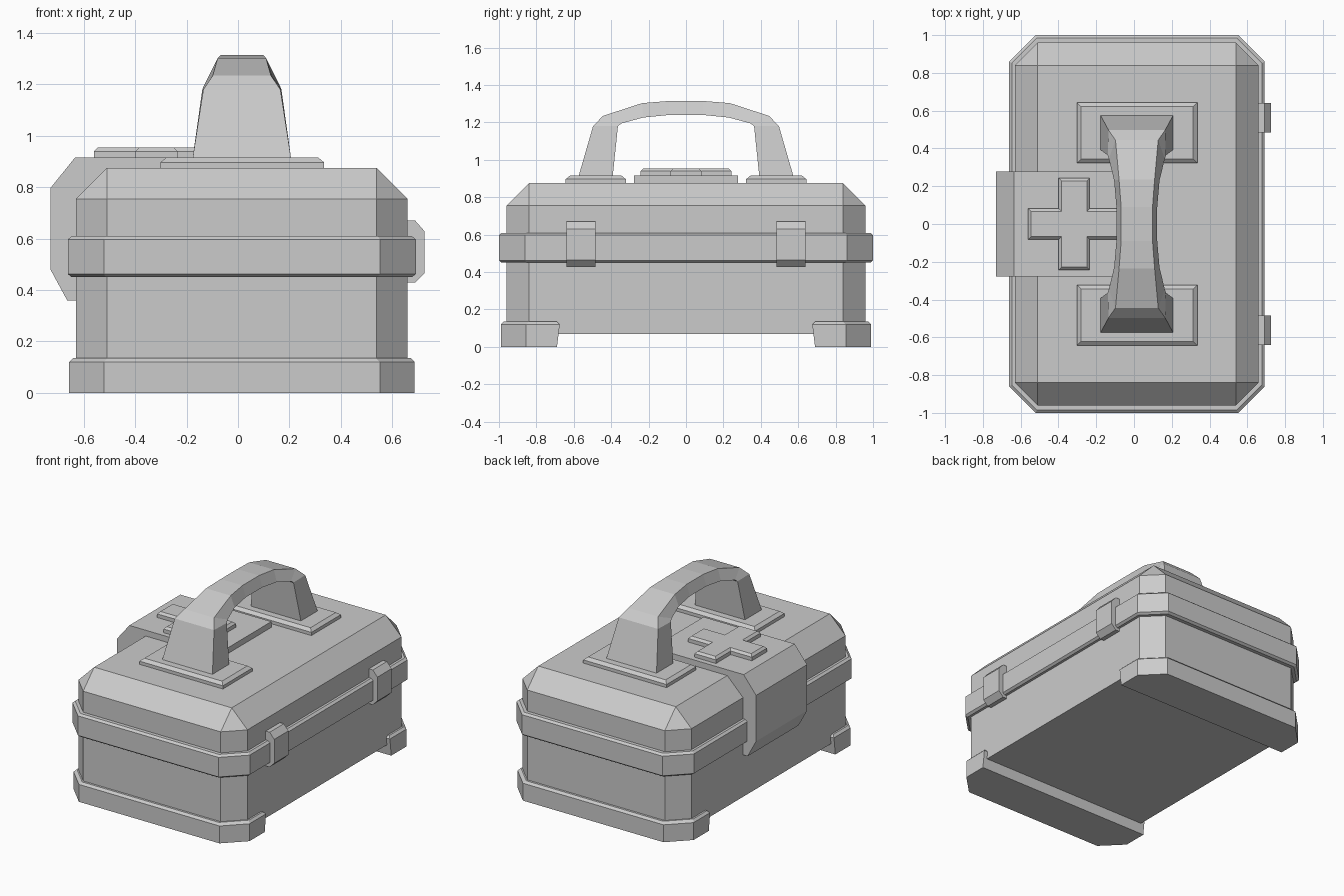
import bpy, bmesh

if "Cube" in bpy.data.objects:
    bpy.data.objects.remove(bpy.data.objects["Cube"])

CX = 0.015  # centre of the case in x


def loft(name, rings, mirror=False):
    """Skin a stack of equal-length vertex rings, cap both ends."""
    bm = bmesh.new()
    vs = [[bm.verts.new(p) for p in r] for r in rings]
    n = len(rings[0])
    for a, b in zip(vs, vs[1:]):
        for i in range(n):
            j = (i + 1) % n
            bm.faces.new((a[i], a[j], b[j], b[i]))
    bm.faces.new(vs[0][::-1])
    bm.faces.new(vs[-1])
    bmesh.ops.remove_doubles(bm, verts=bm.verts, dist=1e-4)
    bmesh.ops.recalc_face_normals(bm, faces=bm.faces)
    me = bpy.data.meshes.new(name)
    bm.to_mesh(me)
    bm.free()
    ob = bpy.data.objects.new(name, me)
    bpy.context.collection.objects.link(ob)
    if mirror:
        m = ob.modifiers.new("mirror", 'MIRROR')
        m.use_axis = (False, True, False)
        m.use_mirror_merge = False
    return ob


def octagon(hx, hy, c, z):
    """Rectangle with cut corners."""
    q = [(hx, hy - c), (hx - c, hy)]
    pts = q + [(-x, y) for x, y in q[::-1]]
    pts += [(-x, -y) for x, y in pts]
    return [(CX + x, y, z) for x, y in pts]


def rect(x0, x1, y0, y1, z, inset=0):
    x0, x1, y0, y1 = x0 + inset, x1 - inset, y0 + inset, y1 - inset
    return [(x0, y0, z), (x1, y0, z), (x1, y1, z), (x0, y1, z)]


def extrude_y(name, profile, y0, y1, mirror=False):
    return loft(name, [[(x, y, z) for x, z in profile] for y in (y0, y1)], mirror)


# Case body with sloped lid top
loft("case_body", [octagon(.645, .96, .12, .07), octagon(.645, .96, .12, .755),
                   octagon(.525, .84, 0, .875)])

# Raised band around the lid seam
loft("seam_band", [octagon(.662, .985, .133, .45), octagon(.677, 1, .14, .462),
                   octagon(.677, 1, .14, .597), octagon(.662, .985, .133, .61)])


# Full-width feet under both ends
def foot_ring(z, inset, y_in):
    h, y, c = .672 - inset, .99 - inset, .135
    return [(CX + a, b, z) for a, b in
            [(-h, -y_in), (-h, -y + c), (-h + c, -y), (h - c, -y), (h, -y + c), (h, -y_in)]]


loft("foot", [foot_ring(0, 0, .69), foot_ring(.12, 0, .675), foot_ring(.135, .015, .69)], True)

# Hinges on the right side
extrude_y("hinge", [(.64, .43), (.69, .43), (.725, .465), (.725, .63), (.69, .67), (.64, .67)],
          -.64, -.485, True)

# Broad clasp strap folded over the left side and lid
extrude_y("clasp_strap", [(.06, .86), (.06, .915), (-.635, .915), (-.73, .797), (-.73, .48),
                          (-.665, .36), (-.62, .36), (-.62, .755), (-.5, .86)], -.278, .278)


# Raised cross on the strap
def cross_ring(z, inset):
    a, w = .243 - inset, .082 - inset
    q = [(a, -w), (a, w), (w, w)]
    pts = []
    for _ in range(4):
        pts += q
        q = [(-y, x) for x, y in q]
    return [(-.317 + x, y, z) for x, y in pts]


loft("cross", [cross_ring(.91, 0), cross_ring(.94, 0), cross_ring(.955, .015)])

# Handle mounting pads
pad = (-.302, .335, -.643, -.322)
loft("handle_pad", [rect(*pad, .87), rect(*pad, .897), rect(*pad, .915, .022)], True)

# Handle: outer (y, z, half width) and inner (y, z, half width) of each section
half = [((.575, .91, .192), (.392, .91, .192)),
        ((.497, 1.18, .15), (.364, 1.18, .154)),
        ((.444, 1.235, .113), (.345, 1.195, .148)),
        ((.235, 1.303, .094), (.23, 1.226, .12)),
        ((.09, 1.315, .083), (.09, 1.24, .108))]
sections = [(s, o, i) for s, part in ((-1, half), (1, half[::-1])) for o, i in part]
loft("carry_handle", [[(CX - o[2], s * o[0], o[1]), (CX + o[2], s * o[0], o[1]),
                       (CX + i[2], s * i[0], i[1]), (CX - i[2], s * i[0], i[1])]
                      for s, o, i in sections])
